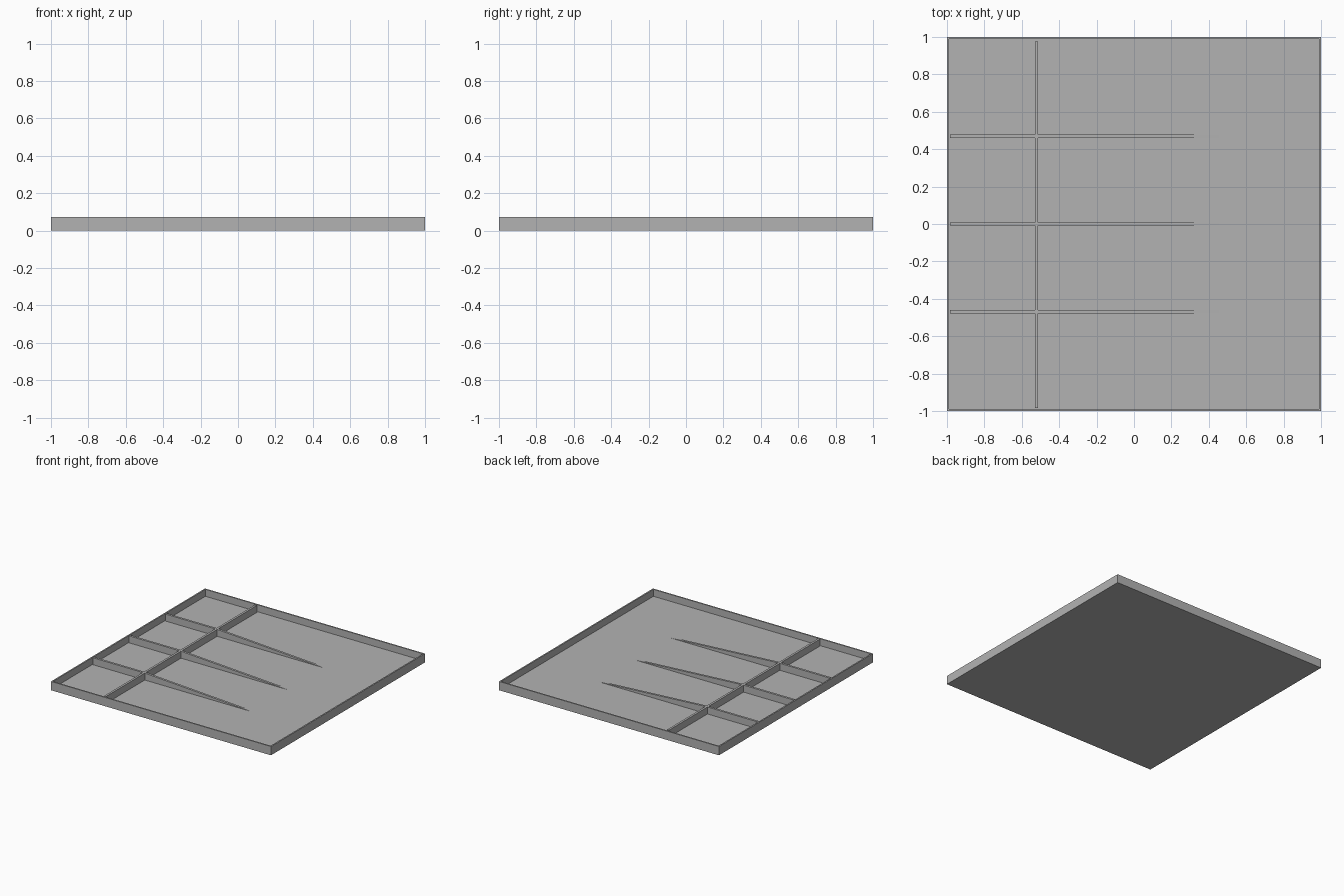
import bpy
import bmesh

HEIGHT = 0.072   # overall tray height
FLOOR = 0.015    # floor thickness
WALL = 0.016     # rim thickness
INNER = 1 - WALL
RIB = 0.009      # half thickness of ribs
DIVIDER_X = -0.521

if "Cube" in bpy.data.objects:
    bpy.data.objects.remove(bpy.data.objects["Cube"], do_unlink=True)

grey = bpy.data.materials.new("plain grey")
grey.use_nodes = True
colour = (0.45, 0.45, 0.45, 1)
grey.diffuse_color = colour
grey.node_tree.nodes["Principled BSDF"].inputs["Base Color"].default_value = colour


def add_object(name, bm):
    bmesh.ops.recalc_face_normals(bm, faces=bm.faces)
    mesh = bpy.data.meshes.new(name)
    bm.to_mesh(mesh)
    bm.free()
    mesh.materials.append(grey)
    obj = bpy.data.objects.new(name, mesh)
    bpy.context.collection.objects.link(obj)
    return obj


def prism(name, profile, y0, y1):
    """Extrude an x-z outline along y."""
    bm = bmesh.new()
    face = bm.faces.new([bm.verts.new((x, y0, z)) for x, z in profile])
    extruded = bmesh.ops.extrude_face_region(bm, geom=[face])["geom"]
    verts = [v for v in extruded if isinstance(v, bmesh.types.BMVert)]
    bmesh.ops.translate(bm, verts=verts, vec=(0, y1 - y0, 0))
    return add_object(name, bm)


def box_profile(x0, x1):
    return [(x0, FLOOR), (x1, FLOOR), (x1, HEIGHT), (x0, HEIGHT)]


# Square tray: a slab whose top is inset and pushed down to the floor
bm = bmesh.new()
bmesh.ops.create_cube(bm, size=2)
for v in bm.verts:
    v.co.z = HEIGHT if v.co.z > 0 else 0
top = max(bm.faces, key=lambda f: f.calc_center_median().z)
bmesh.ops.inset_region(bm, faces=[top], thickness=WALL)
inner = bmesh.ops.extrude_face_region(bm, geom=[top])["geom"]
if top.is_valid:
    bm.faces.remove(top)
for v in inner:
    if isinstance(v, bmesh.types.BMVert):
        v.co.z = FLOOR
add_object("tray", bm)

# Long divider, stopping just short of the back rim
prism("long_divider", box_profile(DIVIDER_X - RIB, DIVIDER_X + RIB), -INNER, 0.976)

# Cross ribs: level in the small compartments, then sloping to the floor
for label, y in (("front", -0.47), ("middle", 0), ("back", 0.47)):
    prism(label + "_compartment_rib", box_profile(-INNER, DIVIDER_X - RIB), y - RIB, y + RIB)
    start = DIVIDER_X + RIB
    wedge = [(start, FLOOR), (0.457, FLOOR), (start, HEIGHT)]
    prism(label + "_sloping_rib", wedge, y - RIB, y + RIB)
